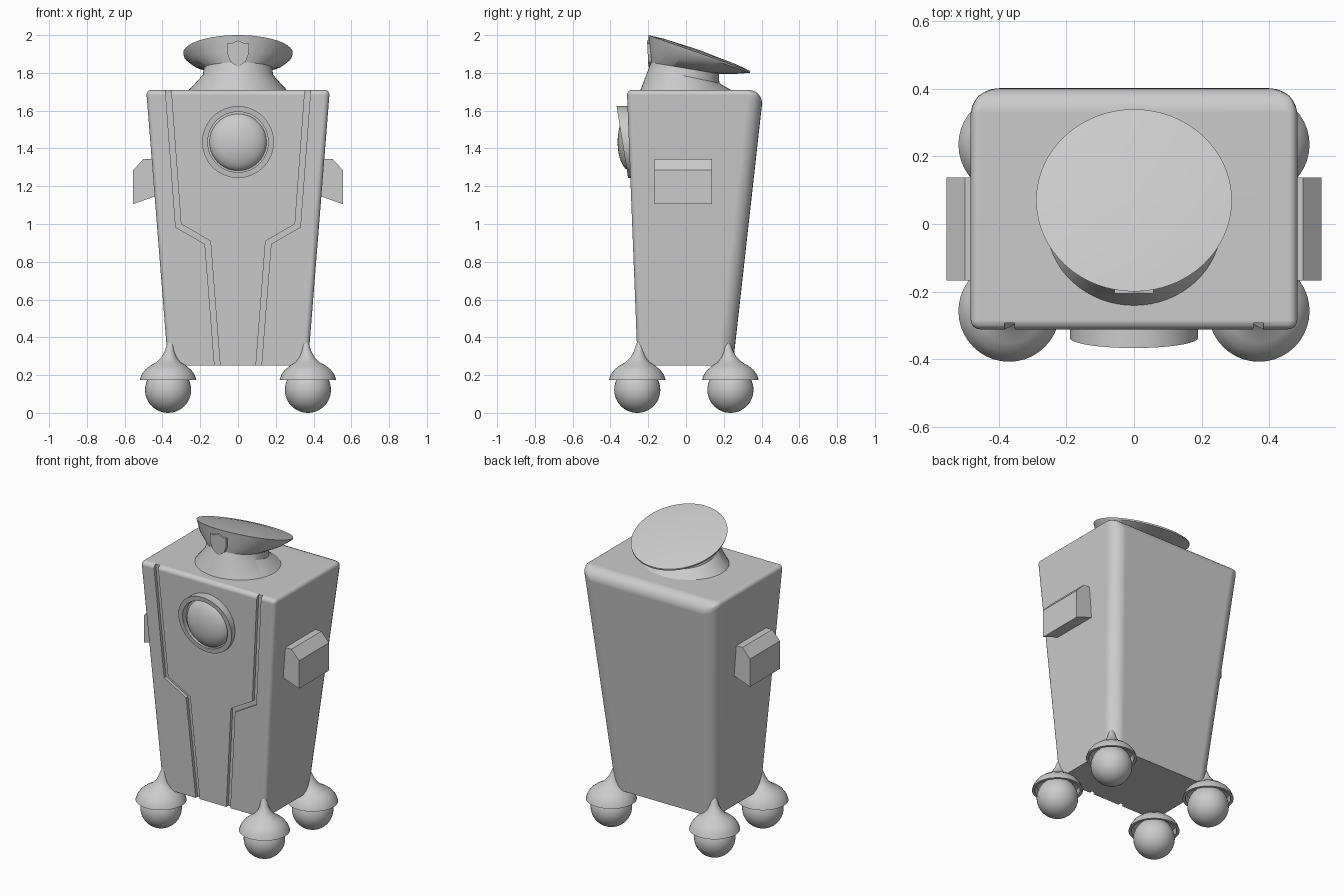
import bpy, bmesh, math
from mathutils import Vector

cube = bpy.data.objects.get("Cube")
if cube:
    bpy.data.objects.remove(cube, do_unlink=True)

grey = bpy.data.materials.new("light_grey")
grey.use_nodes = True
grey.diffuse_color = (0.6, 0.6, 0.6, 1)
grey.node_tree.nodes["Principled BSDF"].inputs["Base Color"].default_value = (0.6, 0.6, 0.6, 1)

TOP, BOTTOM = 1.71, 0.25


def activate(obj):
    bpy.ops.object.select_all(action='DESELECT')
    obj.select_set(True)
    bpy.context.view_layer.objects.active = obj


def smooth(obj, angle=35):
    activate(obj)
    bpy.ops.object.shade_smooth_by_angle(angle=math.radians(angle))


def loft(name, rings, caps=True, closed=False):
    """Skin a list of point rings that all have the same count."""
    bm = bmesh.new()
    rows = [[bm.verts.new(p) for p in ring] for ring in rings]
    n = len(rows[0])
    pairs = list(zip(rows, rows[1:])) + ([(rows[-1], rows[0])] if closed else [])
    for a, b in pairs:
        for i in range(n):
            j = (i + 1) % n
            bm.faces.new((a[i], a[j], b[j], b[i]))
    if caps and not closed:
        bm.faces.new(rows[0])
        bm.faces.new(rows[-1])
    bmesh.ops.recalc_face_normals(bm, faces=bm.faces)
    mesh = bpy.data.meshes.new(name)
    bm.to_mesh(mesh)
    bm.free()
    obj = bpy.data.objects.new(name, mesh)
    bpy.context.collection.objects.link(obj)
    mesh.materials.append(grey)
    return obj


def circle(n=64):
    return [(math.cos(t), math.sin(t)) for t in (2 * math.pi * i / n for i in range(n))]


def ball(name, loc, scale):
    bpy.ops.mesh.primitive_uv_sphere_add(segments=40, ring_count=24, radius=1, location=loc)
    obj = bpy.context.object
    obj.name = name
    obj.scale = scale
    obj.data.materials.append(grey)
    smooth(obj)


def front_y(z):
    return -0.313 + 0.0393 * (TOP - z)


# Tapered body: large bevels at the back, small ones elsewhere
def rectangle(x, front, back, z):
    return [(-x, front, z), (x, front, z), (x, back, z), (-x, back, z)]


body = loft("body", [rectangle(0.37, front_y(BOTTOM), 0.248, BOTTOM),
                     rectangle(0.486, front_y(TOP), 0.411, TOP)])
weights = body.data.attributes.new("bevel_weight_edge", 'FLOAT', 'EDGE')
for edge in body.data.edges:
    a, b = (body.data.vertices[v].co for v in edge.vertices)
    if max(a.z, b.z) > 1:
        weights.data[edge.index].value = 1.0 if min(a.y, b.y) > 0 else 0.35
bevel = body.modifiers.new("round_edges", 'BEVEL')
bevel.limit_method = 'WEIGHT'
bevel.width = 0.08
bevel.segments = 6

# Stepped grooves on the front
outer = [(0.391, 1.8), (0.33, 0.983), (0.175, 0.894), (0.12, 0.2)]
inner = [(0.361, 1.8), (0.302, 1.0), (0.146, 0.91), (0.091, 0.2)]
cutters = []
for side in (-1, 1):
    outline = outer + inner[::-1]
    cutter = loft("groove_cutter", [[(side * x, front_y(z) + d, z) for x, z in outline]
                                    for d in (-0.06, 0.02)])
    cutter.hide_render = True
    cut = body.modifiers.new("groove", 'BOOLEAN')
    cut.operation = 'DIFFERENCE'
    cut.solver = 'EXACT'
    cut.object = cutter
    cutters.append(cutter)
activate(body)
for name in [m.name for m in body.modifiers]:
    bpy.ops.object.modifier_apply(modifier=name)
for cutter in cutters:
    bpy.data.objects.remove(cutter, do_unlink=True)
smooth(body)
normals = body.modifiers.new("clean_normals", 'WEIGHTED_NORMAL')
normals.keep_sharp = True

# Wheel housings flaring out of the lower corners, with ball wheels
housing = [(0.005, 0.40), (0.018, 0.36), (0.026, 0.325), (0.04, 0.295), (0.064, 0.268),
           (0.095, 0.25), (0.122, 0.228), (0.14, 0.203), (0.15, 0.175),
           (0.133, 0.175), (0.127, 0.215), (0.06, 0.24)]
for side, side_name in ((-1, "right"), (1, "left")):
    for y, end, lean in ((-0.258, "front", 0.1), (0.235, "back", 0.15)):
        rings = []
        for r, z in housing:
            shift = lean * max(0, z - 0.25)
            cx, cy = side * (0.37 - shift), y - math.copysign(shift, y)
            rings.append([(cx + r * c, cy + r * s, z) for c, s in circle(40)])
        smooth(loft(f"{end}_{side_name}_wheel_housing", rings), 40)
        ball(f"{end}_{side_name}_wheel", (side * 0.37, y, 0.122), (0.122,) * 3)

    # Side boxes with a sloped shoulder
    profile = [(0.40, 1.345), (0.50, 1.345), (0.555, 1.285), (0.555, 1.105), (0.40, 1.16)]
    loft(f"{side_name}_side_box", [[(side * x, y, z) for x, z in profile]
                                   for y in (-0.168, 0.138)])

# Round eye: sheared bezel and a bulging lens
EYE_Z = 1.434
bezel = [(0.19, -0.25), (0.19, -0.337), (0.16, -0.337), (0.16, -0.25)]
smooth(loft("eye_bezel", [[(r * c, y - 0.16 * r * s * (y < -0.3), EYE_Z + r * s)
                           for c, s in circle()] for r, y in bezel], closed=True))
ball("eye_lens", (0, -0.295, EYE_Z), (0.152, 0.067, 0.152))


# Collar, neck and tilted cap
def tilted_ring(cy, rx, ry, z_front, z_back):
    return [(rx * c, cy + ry * s, z_front + (z_back - z_front) * (s + 1) / 2)
            for c, s in circle()]


collar = [tilted_ring(0.005, 0.268, 0.25, 1.70, 1.70),
          tilted_ring(-0.01, 0.187, 0.187, 1.825, 1.745),
          tilted_ring(-0.005, 0.18, 0.178, 1.862, 1.80)]
smooth(loft("neck_collar", collar), 25)
cap = [tilted_ring(-0.005, 0.182, 0.18, 1.855, 1.795),
       tilted_ring(0.035, 0.25, 0.23, 1.92, 1.795),
       tilted_ring(0.07, 0.287, 0.268, 1.99, 1.80),
       tilted_ring(0.07, 0.29, 0.27, 2.0, 1.81),
       tilted_ring(0.072, 0.20, 0.19, 1.981, 1.847),
       tilted_ring(0.07, 0.10, 0.09, 1.95, 1.886),
       tilted_ring(0.07, 0.02, 0.02, 1.928, 1.914)]
smooth(loft("cap", cap), 40)

# Shield badge on the cap front
half = [(0, 1.972), (0.03, 1.958), (0.058, 1.956), (0.056, 1.90), (0.04, 1.86), (0, 1.83)]
shield = half + [(-x, z) for x, z in half[-2:0:-1]]
loft("cap_badge", [[(x, -0.206 + 0.05 * (1.97 - z) + d, z) for x, z in shield]
                   for d in (0, 0.03)])
